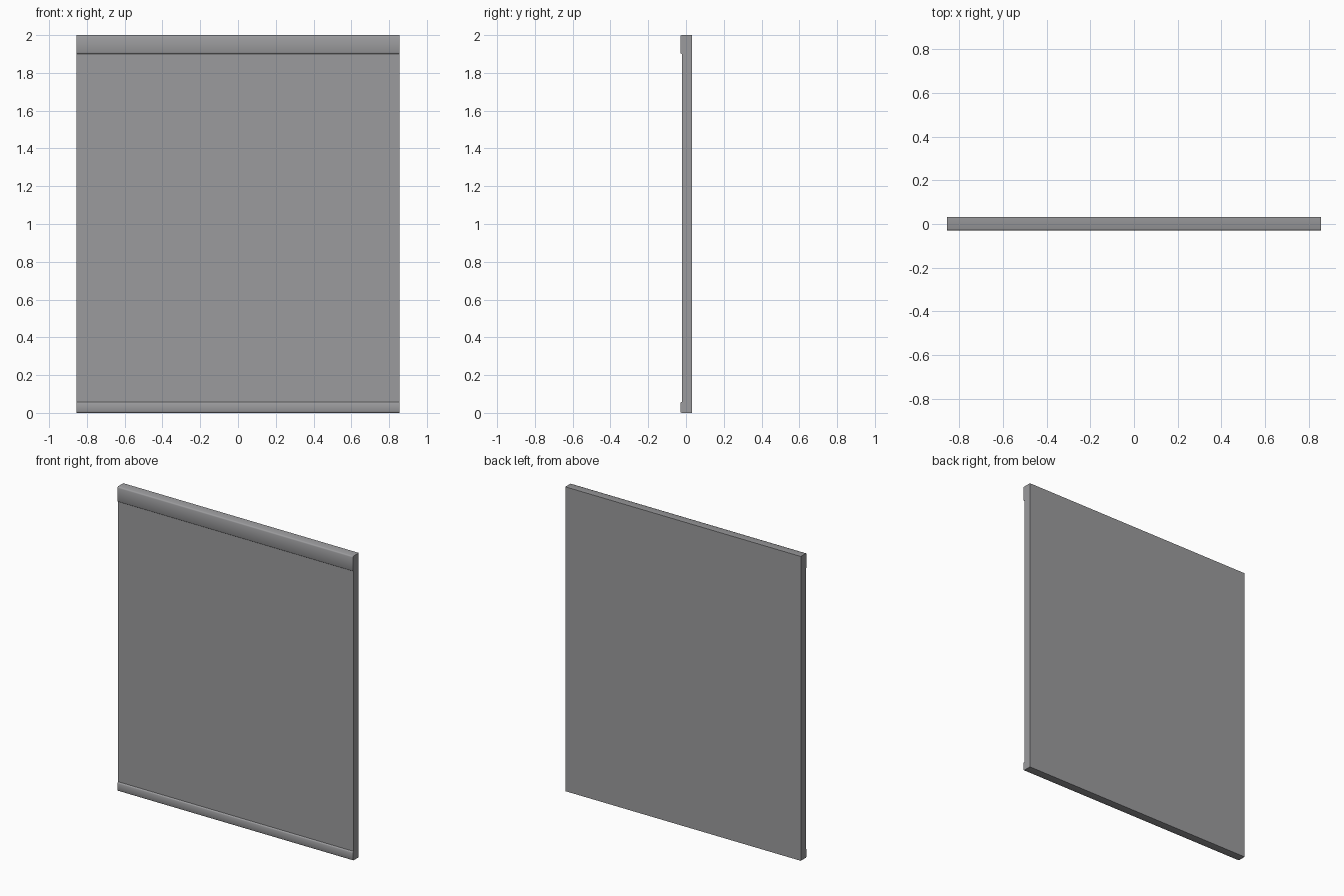
import bpy, bmesh, math

if "Cube" in bpy.data.objects:
    bpy.data.objects.remove(bpy.data.objects["Cube"])

W = 0.856             # half width
BACK, FACE, LIP = 0.031, -0.021, -0.03

grey = bpy.data.materials.new("mid_grey")
grey.diffuse_color = (0.33, 0.33, 0.34, 1)
grey.use_nodes = True
grey.node_tree.nodes["Principled BSDF"].inputs["Base Color"].default_value = grey.diffuse_color


def rounded_front(z0, z1, r):
    """Rail front from bottom to top, with eased lower and upper corners."""
    d = r * 0.3
    return [(LIP + r, z0), (LIP + d, z0 + d), (LIP, z0 + r),
            (LIP, z1 - r), (LIP + d, z1 - d), (LIP + r, z1)]


# Side profile (y, z): back, bottom rail, recessed face, top rail
profile = [(BACK, 2.0), (BACK, 0.0)]
profile += rounded_front(0.0, 0.058, 0.008)
profile += [(FACE, 0.058), (FACE, 1.9)]
profile += rounded_front(1.9, 2.0, 0.008)

# Sweep the profile across the full width
bm = bmesh.new()
face = bm.faces.new([bm.verts.new((-W, y, z)) for y, z in profile])
ext = bmesh.ops.extrude_face_region(bm, geom=[face], use_keep_orig=True)
moved = [v for v in ext["geom"] if isinstance(v, bmesh.types.BMVert)]
bmesh.ops.translate(bm, verts=moved, vec=(2 * W, 0, 0))
bmesh.ops.recalc_face_normals(bm, faces=bm.faces)
mesh = bpy.data.meshes.new("panel_with_rails")
bm.to_mesh(mesh)
bm.free()
mesh.materials.append(grey)

panel = bpy.data.objects.new("panel_with_rails", mesh)
bpy.context.collection.objects.link(panel)
bpy.context.view_layer.objects.active = panel
panel.select_set(True)
bpy.ops.object.shade_smooth_by_angle(angle=math.radians(50))
